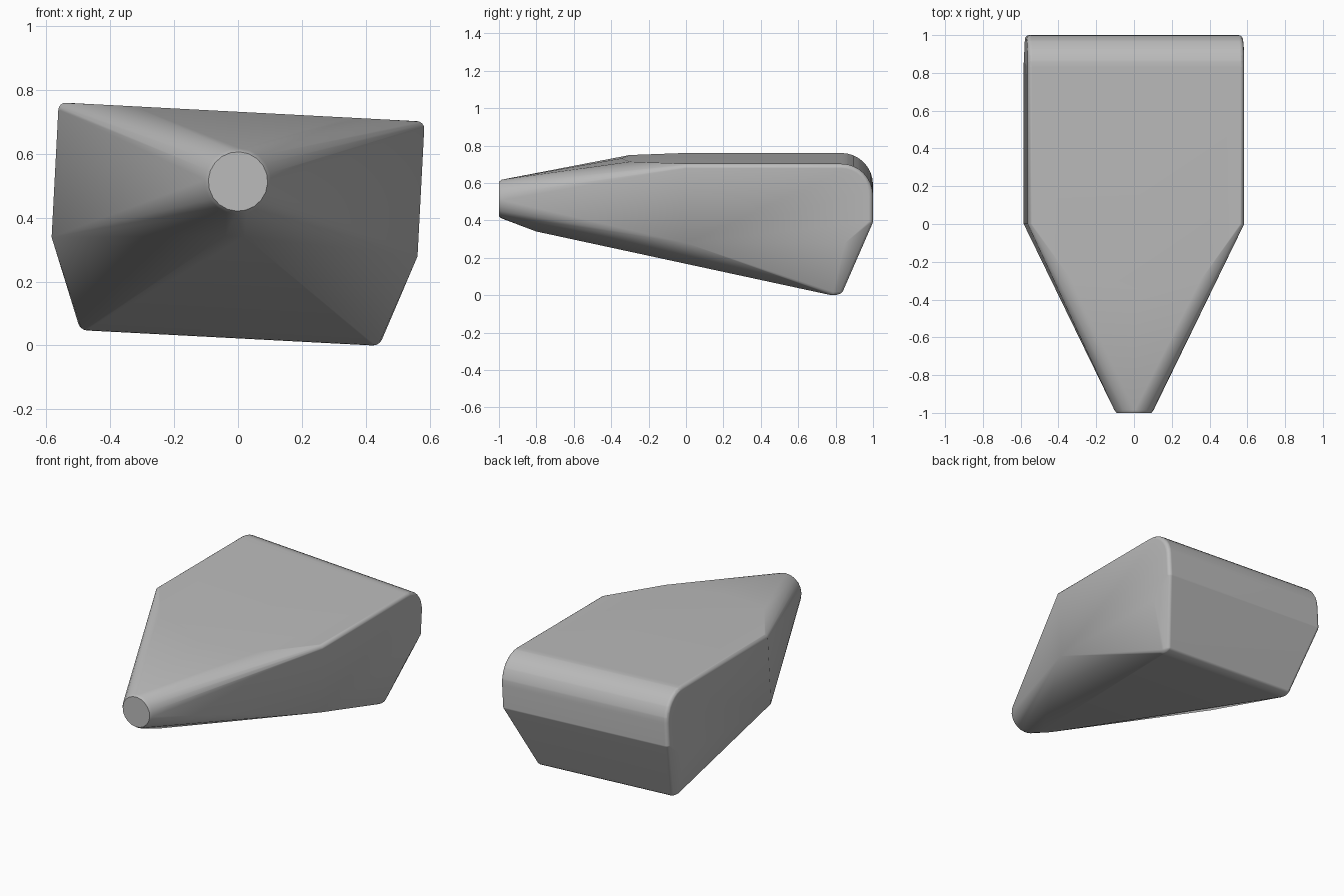
import bpy, bmesh
from math import sin, cos, pi, radians
from mathutils import Matrix

cube = bpy.data.objects.get("Cube")
if cube:
    bpy.data.objects.remove(cube, do_unlink=True)

grey = bpy.data.materials.new("plain grey")
grey.use_nodes = True
colour = (0.5, 0.5, 0.5, 1)
grey.diffuse_color = colour
grey.node_tree.nodes["Principled BSDF"].inputs["Base Color"].default_value = colour

bm = bmesh.new()


def corner(x, y, z, rx=0.0, ry=0.0, rz=0.0):
    """Mirrored pair of corners, rounded by an ellipsoid that touches the given limits."""
    for side in (-1, 1):
        if rx == 0:
            bm.verts.new((side * x, y, z))
        else:
            shape = Matrix.Translation((side * (x - rx), y, z)) @ Matrix.Diagonal((rx, ry, rz, 1))
            bmesh.ops.create_uvsphere(bm, u_segments=16, v_segments=8, radius=1, matrix=shape)


# Round nose tip with a small chamfer
for y, radius in ((-1, 0.093), (-0.985, 0.104)):
    for i in range(20):
        a = 2 * pi * i / 20
        bm.verts.new((radius * cos(a), y, radius * sin(a)))

# Top and bottom facets running out onto the nose
corner(0.34, -0.3, 0.218)
bm.verts.new((0, -0.345, 0.218))
corner(0.03, -0.8, -0.172)

# Widest section, with softened upper edges
corner(0.574, 0, 0.195, 0.023, 0.002, 0.023)
corner(0.574, 0, -0.205)

# Rounded upper back edge
soft = 0.023
for i in range(9):
    a = pi / 2 * i / 8
    r = 0.17 - soft
    corner(0.574, 0.83 + r * sin(a), 0.048 + r * cos(a), soft, soft, soft)

# Lower back corners
corner(0.574, 0.977, -0.09, soft, soft, soft)
corner(0.574, 0.85, -0.205)
corner(0.478, 0.787, -0.461, 0.03, 0.055, 0.03)

# Wrap everything in one convex shell
hull = bmesh.ops.convex_hull(bm, input=bm.verts[:])
waste = {v for v in hull["geom_interior"] + hull["geom_unused"] if isinstance(v, bmesh.types.BMVert)}
bmesh.ops.delete(bm, geom=list(waste), context='VERTS')
bmesh.ops.dissolve_limit(bm, angle_limit=radians(0.5), verts=bm.verts[:], edges=bm.edges[:])
bmesh.ops.recalc_face_normals(bm, faces=bm.faces[:])

# Slight roll about the long axis, then lift onto the ground
bmesh.ops.transform(bm, matrix=Matrix.Rotation(radians(3), 4, 'Y'), verts=bm.verts[:])
low = min(v.co.z for v in bm.verts)
bmesh.ops.translate(bm, vec=(0, 0, -low), verts=bm.verts[:])

mesh = bpy.data.meshes.new("wedge_body")
bm.to_mesh(mesh)
bm.free()
mesh.materials.append(grey)
body = bpy.data.objects.new("wedge_body", mesh)
bpy.context.collection.objects.link(body)
bpy.context.view_layer.objects.active = body
body.select_set(True)
bpy.ops.object.shade_smooth_by_angle(angle=radians(30))

# Keep the broad faces flat against the small rounded edges
weighted = body.modifiers.new("flat_faces", 'WEIGHTED_NORMAL')
weighted.keep_sharp = True
